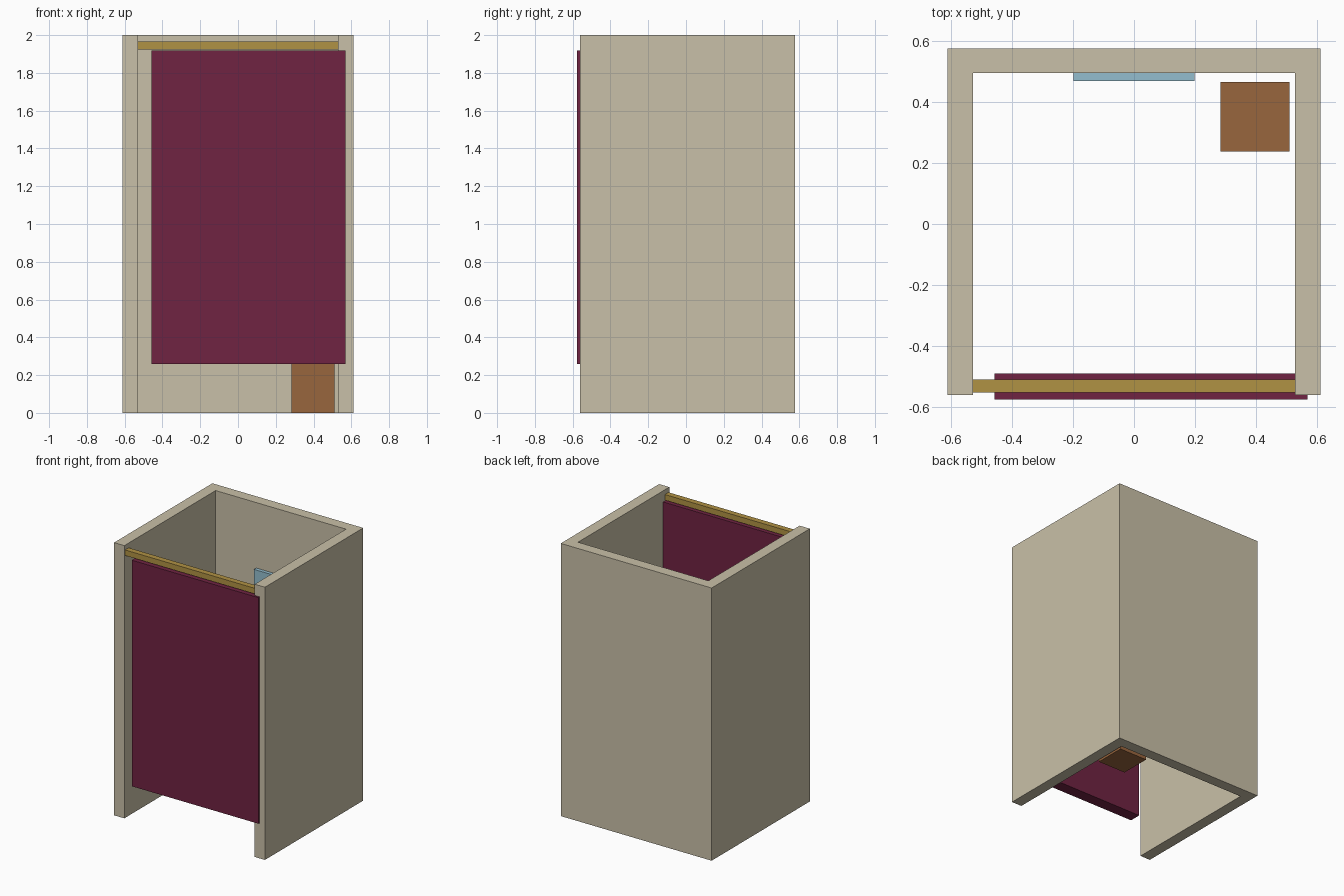
import bpy
import bmesh

cube = bpy.data.objects.get("Cube")
if cube:
    bpy.data.objects.remove(cube, do_unlink=True)


def material(name, rgb):
    """Flat material from 0-255 sRGB values."""
    linear = [((c / 255 + 0.055) / 1.055) ** 2.4 for c in rgb] + [1]
    mat = bpy.data.materials.new(name)
    mat.use_nodes = True
    mat.diffuse_color = linear
    mat.node_tree.nodes["Principled BSDF"].inputs["Base Color"].default_value = linear
    return mat


def prism(name, outline, z0, z1, mat):
    """Extrude a flat outline upward from z0 to z1."""
    bm = bmesh.new()
    base = bm.faces.new([bm.verts.new((x, y, z0)) for x, y in outline])
    top = bmesh.ops.extrude_face_region(bm, geom=[base])["geom"]
    verts = [g for g in top if isinstance(g, bmesh.types.BMVert)]
    bmesh.ops.translate(bm, vec=(0, 0, z1 - z0), verts=verts)
    bmesh.ops.recalc_face_normals(bm, faces=bm.faces)
    mesh = bpy.data.meshes.new(name)
    bm.to_mesh(mesh)
    bm.free()
    mesh.materials.append(mat)
    obj = bpy.data.objects.new(name, mesh)
    bpy.context.collection.objects.link(obj)
    return obj


def box(name, x, y, z, mat):
    outline = [(x[0], y[0]), (x[1], y[0]), (x[1], y[1]), (x[0], y[1])]
    return prism(name, outline, z[0], z[1], mat)


beige = material("beige wall", (201, 192, 168))
plum = material("plum fabric", (112, 35, 66))
brass = material("brass", (176, 146, 68))
wood = material("brown wood", (153, 102, 61))
glass = material("pale blue glass", (148, 190, 207))

# Three walls as one U-shaped plan, open at the front
OUT, IN = 0.612, 0.529
FRONT, BACK, INNER_BACK = -0.562, 0.577, 0.496
half = [(OUT, BACK), (OUT, FRONT), (IN, FRONT), (IN, INNER_BACK)]
plan = half + [(-x, y) for x, y in reversed(half)]
prism("booth_walls", plan, 0, 2, beige)

# Rail and curtain across the opening
box("curtain_rail", (-IN, IN), (-0.553, -0.511), (1.924, 1.965), brass)
box("curtain", (-0.458, 0.57), (-0.577, -0.491), (0.26, 1.918), plum)

# Furnishings inside
box("mirror", (-0.199, 0.199), (0.47, INNER_BACK), (0.5, 1.52), glass)
box("stool", (0.284, 0.511), (0.238, 0.466), (0, 0.38), wood)
